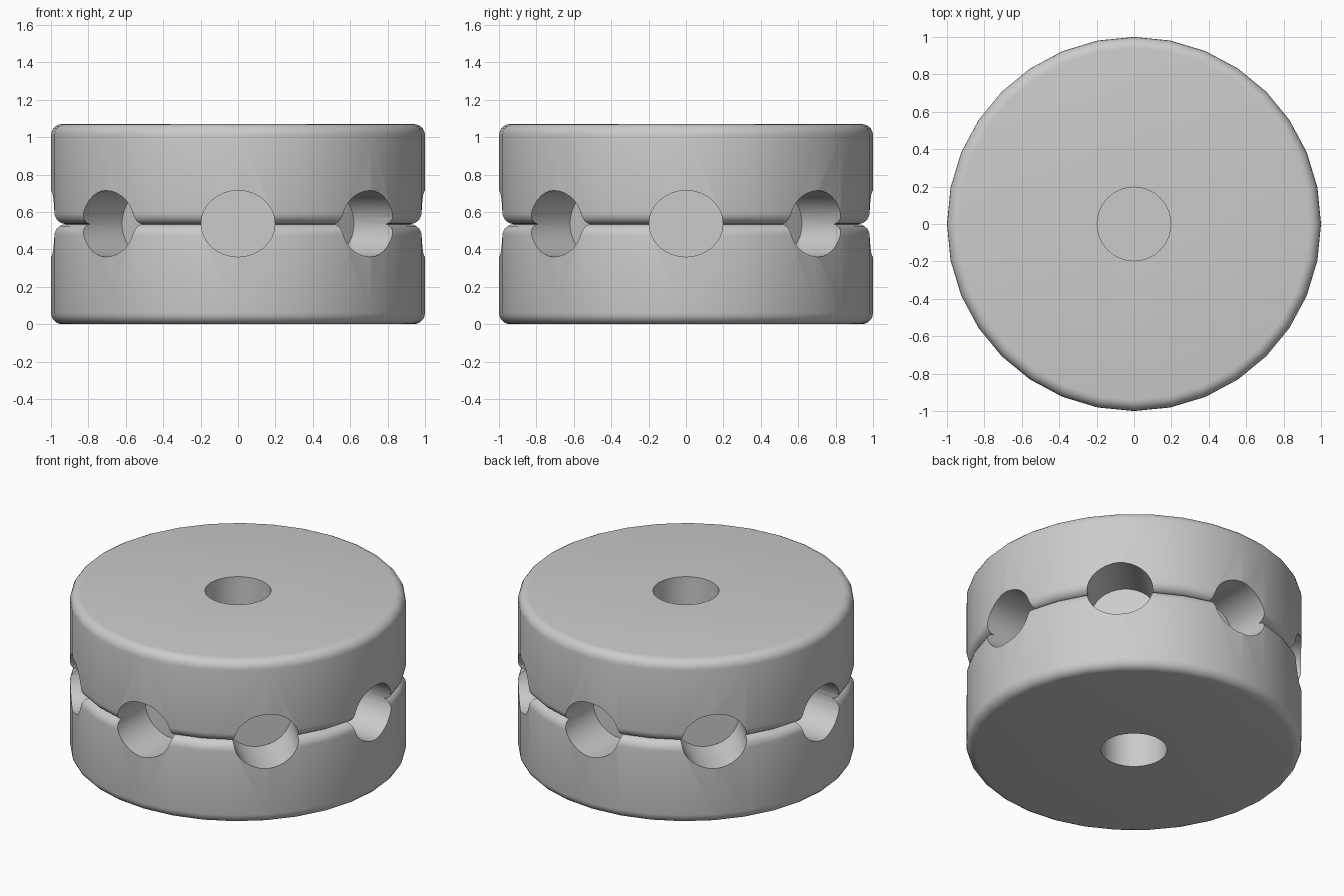
import bpy, bmesh
from math import pi, sin, cos
from mathutils import Matrix

if "Cube" in bpy.data.objects:
    bpy.data.objects.remove(bpy.data.objects["Cube"])

H, R, B, SIDES = 1.07, 1.0, 0.06, 32
MID = H / 2


def finish(bm, name):
    bmesh.ops.recalc_face_normals(bm, faces=bm.faces)
    mesh = bpy.data.meshes.new(name)
    bm.to_mesh(mesh)
    bm.free()
    ob = bpy.data.objects.new(name, mesh)
    bpy.context.collection.objects.link(ob)
    return ob


def rounded_corner(z, start, steps=5):
    # quarter arc around (R - B, z)
    angles = [start + pi / 2 * i / steps for i in range(steps + 1)]
    return [(R - B + B * cos(a), z + B * sin(a)) for a in angles]


# Body: two stacked rounded discs meeting in a groove
profile = (rounded_corner(B, -pi / 2) + rounded_corner(MID - B, 0)
           + rounded_corner(MID + B, -pi / 2)[1:] + rounded_corner(H - B, 0))
bm = bmesh.new()
rings = [[bm.verts.new((r * cos(2 * pi * i / SIDES), r * sin(2 * pi * i / SIDES), z))
          for i in range(SIDES)] for r, z in profile]
for lo, hi in zip(rings, rings[1:]):
    for i in range(SIDES):
        j = (i + 1) % SIDES
        bm.faces.new((lo[i], lo[j], hi[j], hi[i]))
bm.faces.new(rings[0][::-1])
bm.faces.new(rings[-1])
body = finish(bm, "double_disc_body")

# Cutters: eight radial sockets plus one in each end
bm = bmesh.new()


def socket(matrix, depth):
    bmesh.ops.create_cone(bm, cap_ends=True, segments=32, radius1=0.197,
                          radius2=0.197, depth=depth, matrix=matrix)


for k in range(8):
    socket(Matrix.Rotation(k * pi / 4, 4, 'Z')
           @ Matrix.Translation((0.93, 0, MID + 0.002))
           @ Matrix.Diagonal((1, 1, 0.9, 1))
           @ Matrix.Rotation(pi / 2, 4, 'Y'), 0.5)
for z in (0, H):
    socket(Matrix.Translation((0, 0, z)), 0.6)
cutter = finish(bm, "socket_cutter")

mod = body.modifiers.new("sockets", 'BOOLEAN')
mod.operation = 'DIFFERENCE'
mod.solver = 'EXACT'
mod.object = cutter
bpy.context.view_layer.objects.active = body
body.select_set(True)
bpy.ops.object.modifier_apply(modifier=mod.name)
bpy.data.objects.remove(cutter)
bpy.ops.object.shade_smooth_by_angle(angle=pi / 6)
